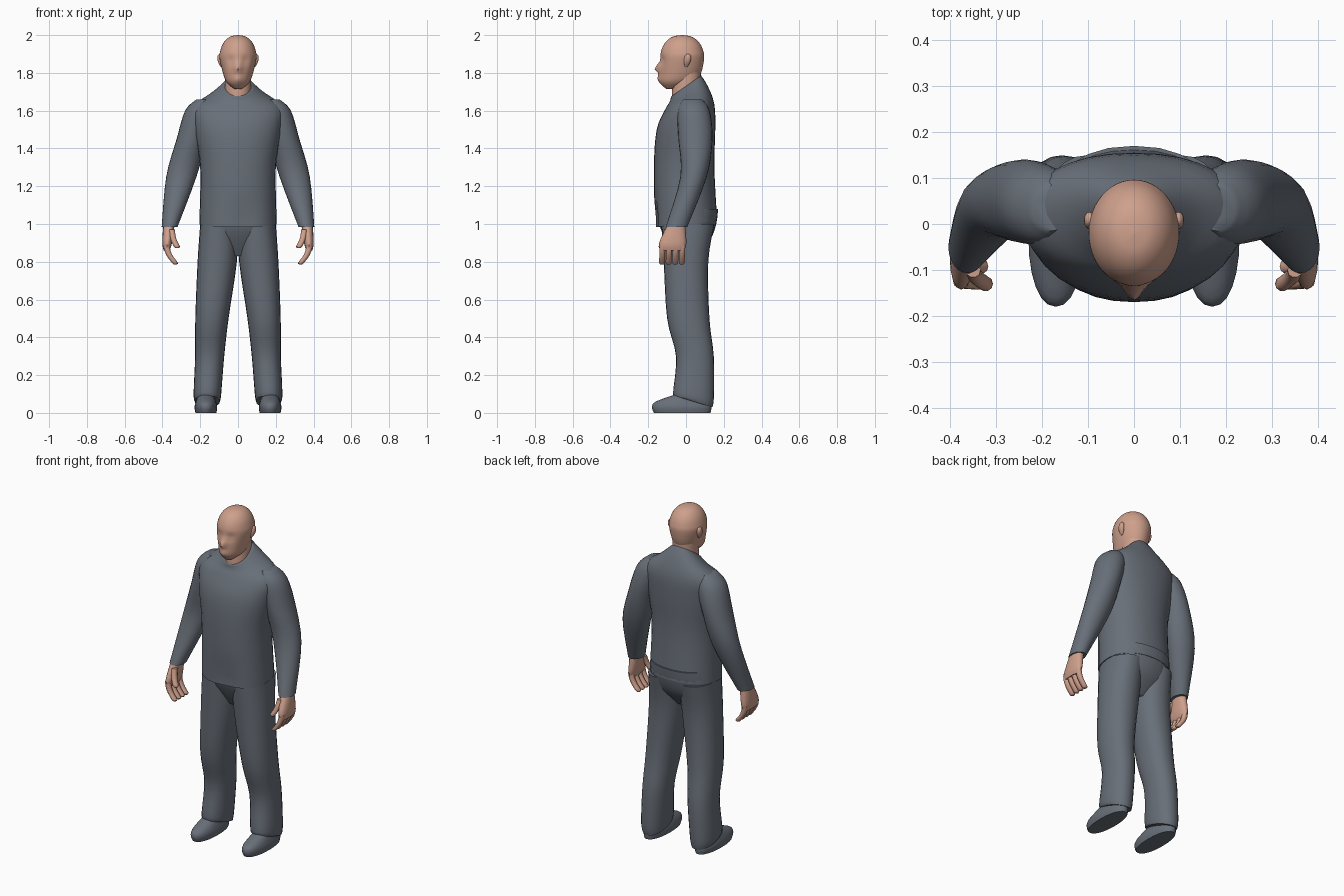
import bpy, bmesh, math
from mathutils import Vector

cube = bpy.data.objects.get("Cube")
if cube:
    bpy.data.objects.remove(cube, do_unlink=True)


def material(name, rgb):
    mat = bpy.data.materials.new(name)
    mat.use_nodes = True
    mat.diffuse_color = (*rgb, 1)
    mat.node_tree.nodes["Principled BSDF"].inputs["Base Color"].default_value = (*rgb, 1)
    return mat


CLOTH = material("slate grey cloth", (.14, .16, .19))
SKIN = material("warm skin", (.62, .35, .26))


def ring(z, x, y, width, depth, slope=0):
    """Key section: centre, half width, half depth and front-to-back tilt."""
    return (z, x, y, width, depth, slope)


def blend(before, start, end, after, t):
    """Smooth curve that passes through the key values."""
    m_start, m_end = (end - before) / 2, (after - start) / 2
    gap = end - start
    bend = m_start + m_end - 2 * gap
    return start + t * (m_start + t * (gap - m_start - bend + t * bend))


def smooth_sections(keys, steps):
    padded = [keys[0], *keys, keys[-1]]
    sections = []
    for first in range(len(keys) - 1):
        for step in range(steps):
            window = padded[first:first + 4]
            sections.append([blend(*values, step / steps) for values in zip(*window)])
    return sections + [keys[-1]]


def rounded(value, power):
    return math.copysign(abs(value) ** (2 / power), value)


def section_points(section, sides, power):
    z, x, y, width, depth, slope = section
    for corner in range(sides):
        angle = math.tau * corner / sides
        offset = depth * rounded(math.sin(angle), power)
        yield Vector((x + width * rounded(math.cos(angle), power), y + offset, z + slope * offset))


def sculpt(point, dents):
    """Push the surface near each dent centre, fading with distance."""
    moved = point.copy()
    for centre, push, radius in dents:
        distance = (point - Vector(centre)).length / radius
        moved += Vector(push) * math.exp(-distance * distance)
    return moved


def loft(name, keys, mat, sides=24, steps=4, power=2.2, mirror=1, dents=()):
    bm = bmesh.new()
    loops = []
    for section in smooth_sections(keys, steps):
        loop = []
        for point in section_points(section, sides, power):
            point = sculpt(point, dents)
            point.x *= mirror
            loop.append(bm.verts.new(point))
        loops.append(loop)
    for lower, upper in zip(loops, loops[1:]):
        for corner in range(sides):
            # negative indices close the loop
            bm.faces.new((lower[corner - 1], lower[corner], upper[corner], upper[corner - 1]))
    bm.faces.new(loops[0])
    bm.faces.new(loops[-1])
    bmesh.ops.recalc_face_normals(bm, faces=bm.faces)
    mesh = bpy.data.meshes.new(name)
    bm.to_mesh(mesh)
    bm.free()
    mesh.materials.append(mat)
    part = bpy.data.objects.new(name, mesh)
    bpy.context.collection.objects.link(part)
    bpy.ops.object.select_all(action="DESELECT")
    part.select_set(True)
    bpy.context.view_layer.objects.active = part
    bpy.ops.object.shade_smooth_by_angle(angle=math.radians(50))


def digit(name, base, lean, curl, drop, mirror):
    """Finger that hangs from its base and curls towards the body."""
    x, y, z = base
    radius = .016
    keys = [ring(z - drop * joint, x - curl * joint ** 2, y - lean * joint, radius, radius)
            for joint in range(4)]
    tip_z, tip_x, tip_y = keys[-1][:3]
    keys.append(ring(tip_z - radius / 2, tip_x, tip_y, radius / 2, radius / 2))
    loft(name, keys, SKIN, sides=10, steps=2, mirror=mirror)


# Jacket body from hem to tilted collar, with a crease above the hem
loft("jacket", [
    ring(1, 0, 0, .205, .165, slope=.1),
    ring(1.3, 0, -.01, .2, .16),
    ring(1.5, 0, 0, .23, .155),
    ring(1.62, 0, .02, .235, .13, slope=.1),
    ring(1.69, 0, .015, .135, .1, slope=.4),
    ring(1.73, 0, 0, .075, .08, slope=.7),
], CLOTH, sides=32, dents=[((.03, -.16, 1.02), (0, .02, 0), .06)])

# Trouser seat
loft("trouser_seat", [
    ring(.83, 0, 0, .08, .06),
    ring(.92, 0, .01, .18, .12),
    ring(1, 0, .01, .2, .15),
    ring(1.08, 0, .02, .19, .15),
], CLOTH)

# Neck
loft("neck", [
    ring(1.6, 0, 0, .07, .07),
    ring(1.7, 0, 0, .07, .075),
    ring(1.84, 0, .01, .07, .07),
], SKIN, power=2)

# Head: jaw sections below, domed skull above, then the sculpted face
skull = [ring(1.715, 0, -.075, .02, .03),
         ring(1.75, 0, -.05, .06, .088),
         ring(1.8, 0, -.03, .08, .11)]
for level in range(6):
    angle = level * math.pi / 10
    spread = max(math.cos(angle), .01) ** .85
    skull.append(ring(1.88 + .12 * math.sin(angle), 0, -.02, .098 * spread, .116 * spread))
face = [((0, -.14, 1.825), (0, -.03, 0), .02),
        ((0, -.14, 1.77), (0, -.01, 0), .02)]
for side in (1, -1):
    face.append(((side * .036, -.12, 1.865), (0, .012, 0), .02))
loft("head", skull, SKIN, sides=48, power=2, dents=face)

for side, label in ((1, "left"), (-1, "right")):
    # Ear
    loft(label + "_ear", [
        ring(1.83, .085, 0, .005, .006),
        ring(1.86, .095, .006, .012, .018),
        ring(1.89, .097, .01, .011, .016),
        ring(1.9, .095, .01, .005, .006),
    ], SKIN, sides=12, steps=2, mirror=side)

    # Sleeve from cuff to shoulder
    loft(label + "_sleeve", [
        ring(.985, .362, -.05, .042, .057),
        ring(1.25, .3, .04, .08, .07),
        ring(1.45, .245, .05, .08, .09),
        ring(1.6, .2, .04, .08, .085),
        ring(1.66, .18, .035, .04, .05),
    ], CLOTH, mirror=side, power=2)

    # Trouser leg from slanted cuff to waist
    loft(label + "_trouser_leg", [
        ring(.06, .162, .04, .066, .1, slope=-.3),
        ring(.1, .162, .04, .073, .108, slope=-.1),
        ring(.3, .15, .047, .077, .1),
        ring(.5, .138, .012, .088, .112),
        ring(.8, .11, 0, .104, .118),
        ring(1, .1, .01, .1, .14),
    ], CLOTH, mirror=side)

    # Shoe
    loft(label + "_shoe", [
        ring(0, .17, -.02, .055, .15),
        ring(.03, .17, -.023, .06, .157),
        ring(.06, .17, -.02, .053, .14),
        ring(.1, .17, .03, .04, .08),
    ], CLOTH, mirror=side)

    # Hand: palm, curled fingers and thumb
    loft(label + "_palm", [
        ring(.86, .378, -.07, .015, .06),
        ring(.9, .375, -.07, .026, .072),
        ring(1, .365, -.05, .03, .045),
    ], SKIN, sides=16, mirror=side)
    for number, name in enumerate(("index", "middle", "ring", "little")):
        digit(f"{label}_{name}_finger", (.378, -.124 + number * .035, .89),
              lean=.001, curl=.005, drop=.032, mirror=side)
    digit(label + "_thumb", (.35, -.1, .97), lean=.01, curl=.003, drop=.03, mirror=side)
